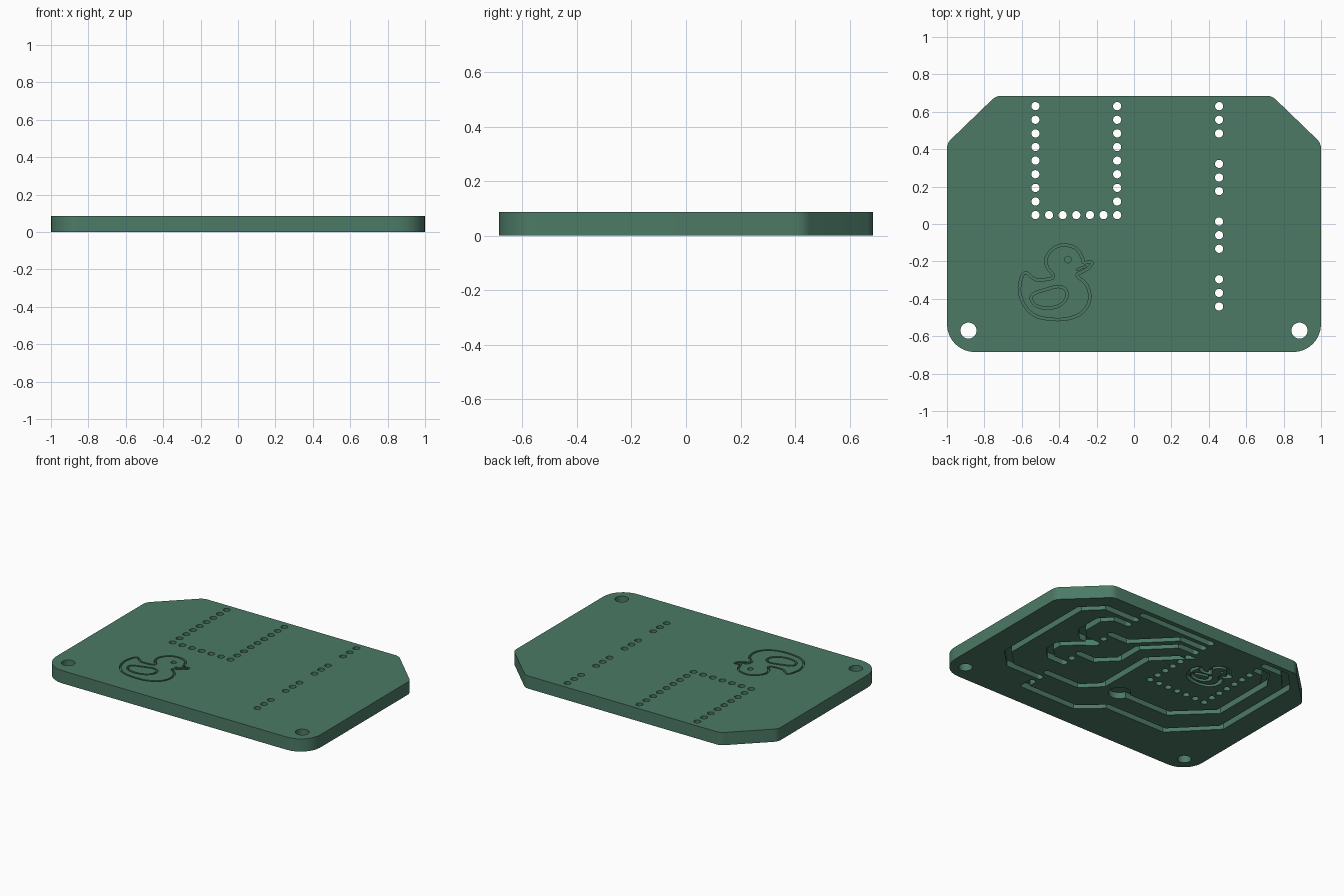
import bpy, bmesh, math
from mathutils import Vector

if "Cube" in bpy.data.objects:
    bpy.data.objects.remove(bpy.data.objects["Cube"])

THICK = 0.087
TRACE_DEPTH, TRACE_W = 0.042, 0.044
PIN_R = 0.022

green = bpy.data.materials.new("board green")
green.diffuse_color = (0.072, 0.195, 0.133, 1)
green.use_nodes = True
green.node_tree.nodes["Principled BSDF"].inputs["Base Color"].default_value = green.diffuse_color


def prism(bm, pts, z0, z1):
    """Extruded polygon from counter-clockwise points."""
    lo = [bm.verts.new((p[0], p[1], z0)) for p in pts]
    hi = [bm.verts.new((p[0], p[1], z1)) for p in pts]
    bm.faces.new(lo[::-1])
    bm.faces.new(hi)
    n = len(pts)
    for i in range(n):
        j = (i + 1) % n
        bm.faces.new((lo[i], lo[j], hi[j], hi[i]))


def circle(x, y, r, n=20):
    return [(x + r * math.cos(2 * math.pi * i / n), y + r * math.sin(2 * math.pi * i / n)) for i in range(n)]


def fillet(corners, n=8):
    """Round each (x, y, radius) corner of a polygon."""
    out = []
    for i, (x, y, r) in enumerate(corners):
        p = Vector((x, y))
        a = (Vector(corners[i - 1][:2]) - p).normalized()
        b = (Vector(corners[(i + 1) % len(corners)][:2]) - p).normalized()
        half = a.angle(b) / 2
        c = p + (a + b).normalized() * r / math.sin(half)
        s = (p + a * r / math.tan(half) - c).normalized()
        e = (p + b * r / math.tan(half) - c).normalized()
        for k in range(n + 1):
            out.append(c + (s * math.sin((1 - k / n) * s.angle(e)) + e * math.sin(k / n * s.angle(e)))
                       / math.sin(s.angle(e)) * r)
    return out


def smooth(pts, n=4):
    """Closed Catmull-Rom curve through the points."""
    out, m = [], len(pts)
    for i in range(m):
        p0, p1, p2, p3 = (Vector(pts[(i + k) % m]) for k in (-1, 0, 1, 2))
        for k in range(n):
            t = k / n
            out.append(0.5 * (2 * p1 + (p2 - p0) * t + (2 * p0 - 5 * p1 + 4 * p2 - p3) * t * t
                              + (3 * p1 - p0 - 3 * p2 + p3) * t ** 3))
    return out


def trace(bm, path, w, z0, z1):
    """Channel along an open path, mitred bends and round ends."""
    p = [Vector(q) for q in path]
    d = [(p[i + 1] - p[i]).normalized() for i in range(len(p) - 1)]
    left, right = [], []
    for i in range(1, len(p) - 1):
        n1, n2 = Vector((-d[i - 1].y, d[i - 1].x)), Vector((-d[i].y, d[i].x))
        m = (n1 + n2).normalized()
        m *= w / 2 / m.dot(n1)
        left.append(p[i] + m)
        right.append(p[i] - m)

    def cap(c, direction):
        a = math.atan2(direction.y, direction.x)
        return [c + Vector((math.cos(a + t), math.sin(a + t))) * w / 2
                for t in [math.pi * (k / 8 - 0.5) for k in range(9)]]
    prism(bm, cap(p[0], -d[0]) + right + cap(p[-1], d[-1]) + left[::-1], z0, z1)


def ring(bm, pts, w, z0, z1):
    """Channel along a closed curve."""
    n, rows = len(pts), []
    for i in range(n):
        t = (pts[(i + 1) % n] - pts[i - 1]).normalized() * w / 2
        o = Vector((t.y, -t.x))
        q, s = pts[i] + o, pts[i] - o
        rows.append([bm.verts.new(v) for v in
                     ((q.x, q.y, z0), (q.x, q.y, z1), (s.x, s.y, z1), (s.x, s.y, z0))])
    for i in range(n):
        a, b = rows[i], rows[(i + 1) % n]
        for k in range(4):
            bm.faces.new((a[k], b[k], b[(k + 1) % 4], a[(k + 1) % 4]))


def finish(bm, name):
    bmesh.ops.recalc_face_normals(bm, faces=bm.faces)
    me = bpy.data.meshes.new(name)
    bm.to_mesh(me)
    bm.free()
    ob = bpy.data.objects.new(name, me)
    ob.data.materials.append(green)
    bpy.context.collection.objects.link(ob)
    return ob


# Board with chamfered back corners and rounded front corners
half = [(1, -0.685, 0.15), (1, 0.432, 0.07), (0.738, 0.685, 0.07)]
bm = bmesh.new()
prism(bm, fillet(half + [(-x, y, r) for x, y, r in half[::-1]]), 0, THICK)
board = finish(bm, "circuit_board")


def cut(fill, name):
    bm = bmesh.new()
    fill(bm)
    cutter = finish(bm, name)
    cutter.hide_render = True
    mod = board.modifiers.new(name, 'BOOLEAN')
    mod.operation, mod.solver, mod.object = 'DIFFERENCE', 'EXACT', cutter
    mod.use_self = True
    bpy.context.view_layer.objects.active = board
    bpy.ops.object.modifier_apply(modifier=mod.name)
    bpy.data.objects.remove(cutter)


# Pin holes: module footprint on the left, four three-pin headers on the right
PITCH = 0.0728
HX, LX, RX, TOP = 0.455, -0.527, -0.09, 0.63
pins = [(x, TOP - PITCH * i) for x in (LX, RX) for i in range(9)]
pins += [(LX + PITCH * i, TOP - PITCH * 8) for i in range(1, 6)]
heads = [TOP - 0.3085 * g for g in range(4)]
pins += [(HX, y - PITCH * i) for y in heads for i in range(3)]

# Channels on the underside
row = [TOP - PITCH * i for i in range(4)]
h1, h2, h3, h4 = heads
paths = [
    [(HX, h1), (RX, row[0])],
    [(HX, h2), (0.32, h2), (0.32 - (row[1] - h2), row[1]), (RX, row[1])],
    [(HX, h3), (0.33, h3), (0.22, h3 + 0.11), (0.22, 0.30), (0.22 - (row[2] - 0.30), row[2]), (RX, row[2])],
    [(HX, h4), (0.2, h4), (0.09, h4 + 0.11), (0.09, 0.23), (0.09 - (row[3] - 0.23), row[3]), (RX, row[3])],
    # outer supply loop
    [(HX, h1 - PITCH), (0.69, h1 - PITCH), (0.81, 0.44), (0.81, -0.25), (0.69, h4 - PITCH), (HX, h4 - PITCH)],
    # inner supply line with its header branches
    [(HX, row[2]), (0.56, row[2]), (0.63, 0.41), (0.63, 0.25), (0.56, h2 - 2 * PITCH), (HX, h2 - 2 * PITCH)],
    [(HX, h2 - 2 * PITCH), (0.56, 0.09), (0.63, 0.02), (0.63, -0.06), (0.56, h3 - 2 * PITCH), (HX, h3 - 2 * PITCH)],
    # return lines to the module
    [(HX, h4 - 2 * PITCH), (HX, -0.51), (0.05, -0.51), (-0.1, -0.375), (-0.56, -0.375), (-0.81, -0.12),
     (-0.81, 0.50), (-0.69, TOP), (LX, TOP)],
    [(-0.05, -0.2), (-0.44, -0.2), (-0.67, 0.02), (-0.67, 0.45), (-0.6, row[1]), (LX, row[1])],
]
for path in paths:
    cut(lambda b: trace(b, path, TRACE_W, -0.05, TRACE_DEPTH), "trace_cutter")
cut(lambda b: prism(b, circle(-0.05, -0.2, 0.07, 32), -0.05, TRACE_DEPTH + 0.001), "round_pad_cutter")


# Duck drawing: body outline, wing, beak line and eye
body = [(-.374, -.112), (-.31, -.13), (-.277, -.18), (-.27, -.206), (-.228, -.203), (-.235, -.227),
        (-.27, -.252), (-.305, -.275), (-.257, -.32), (-.237, -.377), (-.247, -.434), (-.29, -.482),
        (-.364, -.508), (-.455, -.508), (-.533, -.487), (-.586, -.434), (-.612, -.36), (-.602, -.288),
        (-.577, -.26), (-.525, -.297), (-.45, -.293), (-.43, -.275), (-.463, -.233), (-.469, -.18), (-.43, -.13)]
wing = [(-.55, -.398), (-.53, -.37), (-.47, -.35), (-.406, -.334), (-.366, -.35), (-.36, -.393),
        (-.396, -.434), (-.46, -.45), (-.523, -.437)]


def duck(b, move, width, z0, z1):
    ring(b, [move(p) for p in smooth(body)], width, z0, z1)
    ring(b, [move(p) for p in smooth(wing)], width, z0, z1)
    eye = [move(Vector(p)) for p in circle(-.354, -.19, .018, 16)]
    prism(b, eye, z0, z1)


cut(lambda b: duck(b, lambda p: p, 0.013, THICK - 0.02, THICK + 0.05), "top_duck_cutter")
cut(lambda b: trace(b, [(-.303, -.245), (-.28, -.234), (-.262, -.23)], 0.01, THICK - 0.019, THICK + 0.05),
    "beak_cutter")

# Small mirrored duck on the underside, between the module pins
small = lambda p: Vector((-0.33 - 0.62 * (p.x + 0.42), 0.33 + 0.62 * (p.y + 0.31)))
cut(lambda b: duck(b, small, 0.024, -0.05, 0.03), "bottom_duck_cutter")


# Through holes
def holes(b):
    for x, y in pins:
        prism(b, circle(x, y, PIN_R), -0.1, THICK + 0.1)
    for x in (-0.885, 0.885):
        prism(b, circle(x, -0.57, 0.043, 32), -0.1, THICK + 0.1)


cut(holes, "hole_cutter")

# Smooth the rounded corners, keep all edges sharp
bpy.ops.object.select_all(action='DESELECT')
board.select_set(True)
bpy.context.view_layer.objects.active = board
bpy.ops.object.shade_smooth_by_angle(angle=math.radians(30))
